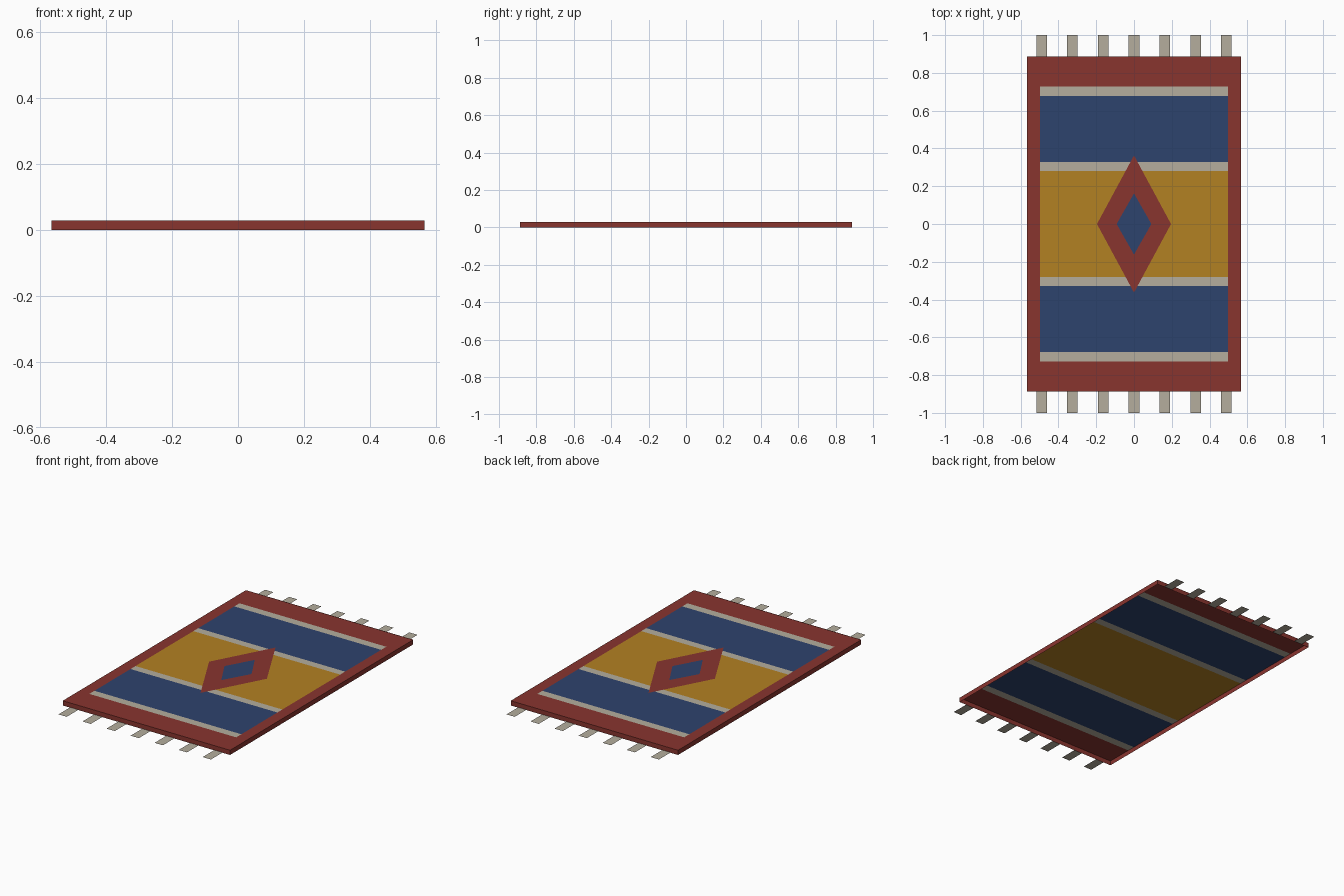
import bpy
import bmesh

cube = bpy.data.objects.get("Cube")
if cube:
    bpy.data.objects.remove(cube, do_unlink=True)


def make_material(name, rgb):
    mat = bpy.data.materials.new(name)
    mat.use_nodes = True
    color = (*rgb, 1.0)
    mat.diffuse_color = color
    bsdf = next(n for n in mat.node_tree.nodes if n.type == 'BSDF_PRINCIPLED')
    bsdf.inputs["Base Color"].default_value = color
    return mat


RED = make_material("brick red wool", (0.25, 0.035, 0.028))
BLUE = make_material("navy wool", (0.027, 0.056, 0.155))
GOLD = make_material("gold wool", (0.45, 0.22, 0.016))
CREAM = make_material("cream wool", (0.46, 0.42, 0.34))

HALF_W, HALF_L = 0.567, 0.887
INNER_W = 0.498
TOP = 0.028          # height of the woven surface
LAYER = 0.001        # step between stacked flat pieces


def make_object(name, polygons, materials):
    """Build an object from (corner list, material slot) pairs."""
    bm = bmesh.new()
    for corners, slot in polygons:
        face = bm.faces.new([bm.verts.new(c) for c in corners])
        face.material_index = slot
    bmesh.ops.remove_doubles(bm, verts=bm.verts, dist=0.0001)
    mesh = bpy.data.meshes.new(name)
    bm.to_mesh(mesh)
    bm.free()
    for mat in materials:
        mesh.materials.append(mat)
    obj = bpy.data.objects.new(name, mesh)
    bpy.context.collection.objects.link(obj)
    return obj


def rect(x0, x1, y0, y1, z):
    return [(x0, y0, z), (x1, y0, z), (x1, y1, z), (x0, y1, z)]


def diamond(half_x, half_y, z):
    return [(half_x, 0, z), (0, half_y, z), (-half_x, 0, z), (0, -half_y, z)]


# Woven surface: bands mirrored about the middle
half_edges = [0.28, 0.328, 0.677, 0.727, HALF_L]
edges = [-y for y in reversed(half_edges)] + half_edges
band_slots = [0, 3, 1, 3, 2, 3, 1, 3, 0]
bands = [(rect(-HALF_W, HALF_W, y0, y1, TOP), slot)
         for y0, y1, slot in zip(edges, edges[1:], band_slots)]
make_object("woven_bands", bands, [RED, BLUE, GOLD, CREAM])

# Upright edge all around, open underneath
outline = [(x, y) for x, y, z in rect(-HALF_W, HALF_W, -HALF_L, HALF_L, 0)]
walls = []
for (ax, ay), (bx, by) in zip(outline, outline[1:] + outline[:1]):
    walls.append(([(ax, ay, 0), (bx, by, 0), (bx, by, TOP + LAYER), (ax, ay, TOP + LAYER)], 0))
make_object("edge_binding", walls, [RED])

# Long side borders lying on the bands
for name, side in (("left_border", 1), ("right_border", -1)):
    x0, x1 = sorted((side * INNER_W, side * HALF_W))
    make_object(name, [(rect(x0, x1, -HALF_L, HALF_L, TOP + LAYER), 0)], [RED])

# Central medallion
make_object("medallion", [(diamond(0.196, 0.363, TOP + LAYER), 0)], [RED])
make_object("medallion_center", [(diamond(0.092, 0.162, TOP + 2 * LAYER), 0)], [BLUE])

# Flat fringe tassels at both ends
TASSELS, SPACING, TASSEL_HALF = 7, 0.163, 0.028
for name, y0, y1 in (("front_fringe", -1.0, -HALF_L), ("back_fringe", HALF_L, 1.0)):
    tassels = []
    for i in range(TASSELS):
        x = (i - (TASSELS - 1) / 2) * SPACING
        tassels.append((rect(x - TASSEL_HALF, x + TASSEL_HALF, y0, y1, 2 * LAYER), 0))
    make_object(name, tassels, [CREAM])
